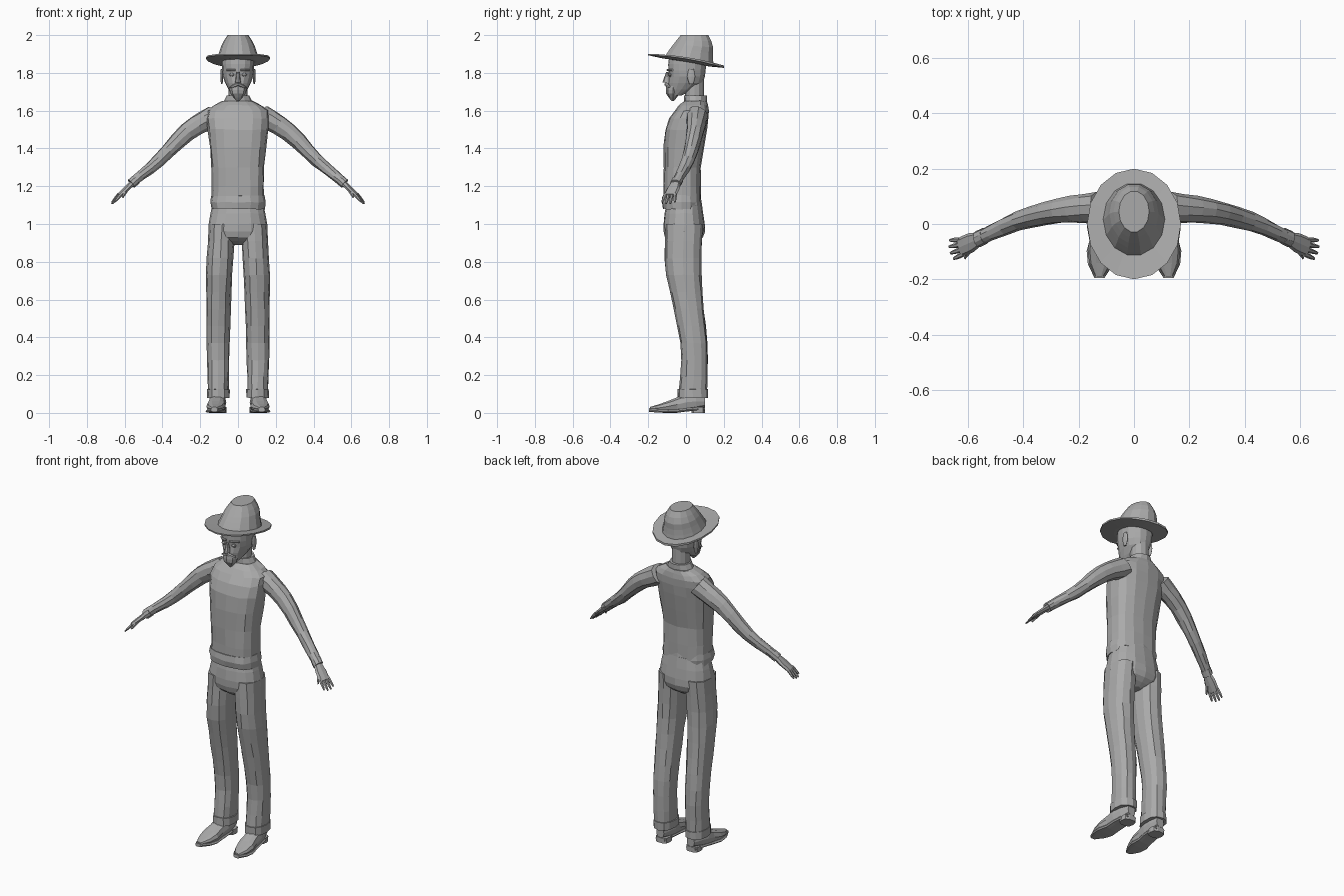
import bpy, bmesh, math, random
from mathutils import Vector

random.seed(4)
if "Cube" in bpy.data.objects:
    bpy.data.objects.remove(bpy.data.objects["Cube"], do_unlink=True)

grey = bpy.data.materials.new("plain grey")
grey.use_nodes = True
grey.diffuse_color = (.4, .4, .4, 1)
grey.node_tree.nodes["Principled BSDF"].inputs["Base Color"].default_value = grey.diffuse_color

X_AXIS, Y_AXIS, Z_AXIS = Vector((1, 0, 0)), Vector((0, 1, 0)), Vector((0, 0, 1))


def sample(values, t):
    """Smooth curve through evenly spaced values; a plain number stays constant."""
    if not isinstance(values, list):
        return values
    last = len(values) - 1
    i = min(int(t * last), last - 1)
    f = t * last - i
    a, b = values[i], values[i + 1]
    before = values[i - 1] if i > 0 else a + a - b
    after = values[i + 2] if i + 2 <= last else b + b - a
    leave, arrive = (b - before) / 2, (after - a) / 2
    return a + f * leave + f * f * (3 * (b - a) - 2 * leave - arrive) \
        + f ** 3 * (leave + arrive - 2 * (b - a))


def rounded(value, squareness):
    return math.copysign(abs(value) ** (1 - squareness), value)


def loft(name, x=0, y=0, z=0, width=0, depth=0, steps=4, sides=12, across=X_AXIS,
         through=Y_AXIS, square=0, rough=0, side=1, warp=None):
    """Skin oval rings whose centre and half sizes follow sampled curves."""
    bm = bmesh.new()
    rings = []
    for step in range(steps + 1):
        t = step / steps
        centre = Vector([sample(values, t) for values in (x, y, z)])
        ring = []
        for i in range(sides):
            angle = math.tau * i / sides
            point = centre + across * sample(width, t) * rounded(math.cos(angle), square)
            point += through * sample(depth, t) * rounded(math.sin(angle), square)
            point += Vector([random.uniform(-rough, rough) for _ in range(3)])
            if warp:
                point = warp(point)
            point.x *= side
            ring.append(bm.verts.new(point))
        rings.append(ring)
    for lower, upper in zip(rings, rings[1:]):
        for i in range(sides):
            bm.faces.new((lower[i - 1], lower[i], upper[i], upper[i - 1]))
    bm.faces.new(rings[0])
    bm.faces.new(rings[-1])
    bmesh.ops.recalc_face_normals(bm, faces=bm.faces)
    mesh = bpy.data.meshes.new(name)
    bm.to_mesh(mesh)
    bm.free()
    mesh.materials.append(grey)
    bpy.context.collection.objects.link(bpy.data.objects.new(name, mesh))


# Shirt, overhanging hem and collar
loft("shirt", y=[-.02, -.02, 0, .03, .05], z=[1.1, 1.3, 1.5, 1.6, 1.65],
     width=[.14, .14, .16, .16, .08], depth=[.1, .1, .11, .09, .06],
     steps=8, sides=16, square=.2, rough=.003)
loft("shirt_hem", y=-.024, z=[1.08, 1.15], width=[.14, .145, .14],
     depth=[.1, .105, .1], steps=2, sides=16, square=.2, rough=.003)
loft("collar", y=.05, z=[1.64, 1.68], width=[.08, .06], depth=.06, steps=1)

# Trouser seat
loft("trouser_seat", y=-.01, z=[1.12, 1, .93, .89], width=[.13, .155, .14, .03],
     depth=[.09, .11, .1, .05], steps=6, sides=16, square=.15, rough=.002)

# Neck, head and face
loft("neck", y=.045, z=[1.6, 1.8], width=.05, depth=.05, steps=2)
loft("head", y=[-.055, -.01, .005, .005, .01], z=[1.68, 1.88],
     width=[.03, .06, .08, .085, .085], depth=[.03, .085, .095, .1, .1],
     steps=6, sides=16, square=.1)
loft("nose", y=-.1, z=[1.805, 1.75], width=[.008, .015], depth=[.005, .025],
     steps=2, sides=8)
loft("beard", y=-.07, z=[1.73, 1.65], width=[.045, .04, .005],
     depth=[.035, .035, .005], sides=8)


# Hat: tilted back and curled up at the sides, levelling out towards the top
def hat_shape(point):
    fade = (2 - point.z) / .14
    lift = point.x ** 2 / 2 - point.y / 6
    return point + Z_AXIS * lift * fade


loft("hat_brim", z=[1.855, 1.86, 1.87, 1.87], width=[.1, .17, .17, .1],
     depth=[.12, .2, .2, .12], steps=3, sides=16, warp=hat_shape)
loft("hat_crown", y=[.015, .025, .04, .045], z=[1.86, 2], width=[.115, .1, .085, .055],
     depth=[.135, .12, .105, .075], steps=5, sides=14, warp=hat_shape)

# Paired parts
reach = Vector((.45, -.12, -.36))
palm_side = reach.cross(Z_AXIS).normalized()
palm_back = palm_side.cross(reach).normalized()
arm_frame = dict(across=palm_side, through=palm_back)
face_frame = dict(across=Z_AXIS, through=Y_AXIS, sides=6)
shoe_frame = dict(across=X_AXIS, through=Z_AXIS, sides=10, steps=6)

for label, side in (("left", 1), ("right", -1)):

    def pair(part, **shape):
        loft(label + "_" + part, side=side, **shape)

    # Face details
    pair("brow", x=[.012, .06], y=[-.096, -.092, -.07], z=1.815, width=.006,
         depth=.008, steps=2, **face_frame)
    pair("moustache", x=[0, .045], y=[-.105, -.085], z=[1.74, 1.722],
         width=[.009, .01, .003], depth=[.01, .01, .005], steps=3, **face_frame)
    pair("eye", x=.033, y=-.085, z=[1.78, 1.8], width=[.006, .014, .006],
         depth=[.005, .01, .005], steps=2, sides=8)
    pair("ear", x=.086, y=.028, z=[1.74, 1.82], width=[.004, .008, .005],
         depth=[.01, .022, .013], sides=8)

    # Sleeve, palm, fingers and thumb
    pair("sleeve", x=[.12, .27, .42, .565], y=[.06, .047, .01, -.055],
         z=[1.575, 1.485, 1.335, 1.215], width=[.06, .045, .035, .025],
         depth=[.06, .05, .035, .025], steps=9, sides=10, rough=.002, **arm_frame)
    pair("sleeve_cuff", x=[.54, .565], y=[-.043, -.055], z=[1.235, 1.213],
         width=.03, depth=.027, steps=1, sides=10, **arm_frame)
    pair("palm", x=[.55, .63], y=[-.05, -.085], z=[1.225, 1.15],
         width=[.02, .035, .034], depth=[.017, .012], sides=8, square=.15, **arm_frame)
    for k, finger in enumerate(("index", "middle", "ring", "little")):
        spread = (k - 1.5) * .018
        length = 1 - abs(spread) * 8
        start = Vector((.624, -.083, 1.158)) - palm_side * -spread * -1
        tip = start + Vector((.046, spread / 3 - .012, -.054)) * length
        ends = {axis: [a, b] for axis, a, b in zip("xyz", start, tip)}
        pair(finger + "_finger", width=[.009, .009, .005], depth=[.009, .008, .004],
             steps=3, sides=6, **ends, **arm_frame)
    pair("thumb", x=[.585, .612], y=[-.08, -.123], z=[1.19, 1.14], width=[.013, .01, .005],
         depth=[.012, .01, .005], steps=3, sides=6, **arm_frame)

    # Trouser leg with a turned-up cuff
    pair("trouser_leg", x=[.085, .1, .105, .105], y=[-.01, -.015, .015, .045, .035],
         z=[1, .1], width=[.07, .07, .065, .06, .055], depth=[.1, .095, .08, .07, .075],
         steps=10, square=.15, rough=.002)
    pair("trouser_cuff", x=.104, y=.036, z=[.08, .125], width=.06, depth=.08,
         steps=1, square=.15, rough=.002)

    # Shoe: rounded upper over a flat sole and a heel block
    pair("shoe_upper", x=[.1, .125], y=[.1, -.19], z=[.06, .06, .045, .03, .022],
         width=[.025, .045, .045, .05, .015], depth=[.03, .05, .04, .025, .01],
         square=.2, **shoe_frame)
    pair("shoe_sole", x=[.1, .125], y=[.1, -.195], z=[.02, .02, .01, .01, .015],
         width=[.03, .045, .045, .055, .018], depth=.01, square=.4, **shoe_frame)
    pair("shoe_heel", x=.1, y=.065, z=[0, .03], width=.04, depth=.037,
         steps=1, sides=10, square=.3)
